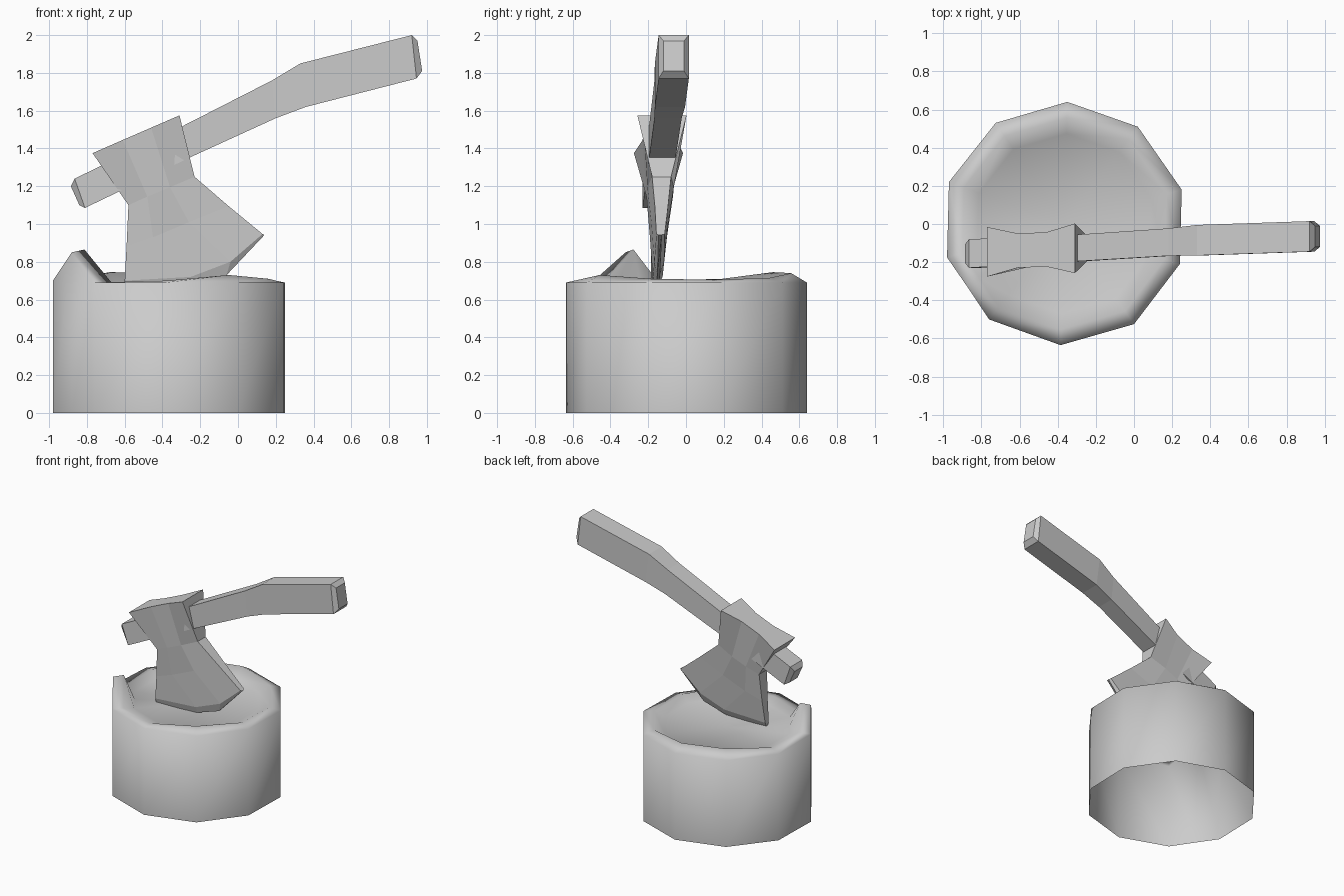
import bpy, bmesh

if "Cube" in bpy.data.objects:
    bpy.data.objects.remove(bpy.data.objects["Cube"])


def loft(name, rings, caps=True, smooth=False, centre=None):
    """Skin a list of equal-length closed rings; cap the ends or fan to a centre."""
    bm = bmesh.new()
    loops = [[bm.verts.new(p) for p in ring] for ring in rings]
    n = len(loops[0])
    for a, b in zip(loops, loops[1:]):
        for i in range(n):
            j = (i + 1) % n
            bm.faces.new((a[i], a[j], b[j], b[i]))
    if centre:
        c = bm.verts.new(centre)
        for i in range(n):
            bm.faces.new((loops[-1][i], loops[-1][(i + 1) % n], c))
    elif caps:
        bm.faces.new(loops[0][::-1])
        bm.faces.new(loops[-1])
    bmesh.ops.recalc_face_normals(bm, faces=bm.faces[:])
    if centre and sum(f.normal.z * f.calc_area() for f in bm.faces) < 0:
        bmesh.ops.reverse_faces(bm, faces=bm.faces[:])
    for f in bm.faces:
        f.smooth = smooth
    mesh = bpy.data.meshes.new(name)
    bm.to_mesh(mesh)
    bm.free()
    ob = bpy.data.objects.new(name, mesh)
    bpy.context.collection.objects.link(ob)
    return ob


# Chopping stump: ten-sided open-bottomed wall, raised lip, sunken top, one splinter
CX = -0.365
# x, y, outer rim height, lip height
outline = [
    (0.25, 0.18, 0.69, 0.705), (0.02, 0.51, 0.69, 0.715),
    (-0.35, 0.64, 0.69, 0.74), (-0.725, 0.53, 0.69, 0.745),
    (-0.97, 0.22, 0.69, 0.71), (-0.98, -0.175, 0.70, 0.70),
    (-0.88, -0.32, 0.85, 0.865), (-0.76, -0.50, 0.69, 0.69),
    (-0.385, -0.635, 0.69, 0.70), (0.0, -0.525, 0.69, 0.73),
    (0.24, -0.21, 0.69, 0.71),
]
LIP = 0.87
loft("stump", [
    [(x, y, 0) for x, y, _, _ in outline],
    [(x, y, z) for x, y, z, _ in outline],
    [(CX + (x - CX) * LIP, y * LIP, h) for x, y, _, h in outline],
    [(CX + (x - CX) * 0.74, y * 0.74, 0.675) for x, y, _, _ in outline],
], smooth=True, centre=(CX, 0, 0.66))

# Axe handle: rectangular sections with chamfered ends
# top x, top z, bottom x, bottom z, centre y, half thickness
sections = [
    (-0.885, 1.20, -0.84, 1.10, -0.155, 0.05),
    (-0.865, 1.24, -0.81, 1.085, -0.155, 0.075),
    (-0.29, 1.52, -0.26, 1.35, -0.125, 0.07),
    (0.18, 1.76, 0.20, 1.56, -0.095, 0.072),
    (0.33, 1.85, 0.36, 1.62, -0.085, 0.08),
    (0.92, 2.00, 0.945, 1.77, -0.065, 0.08),
    (0.95, 1.97, 0.975, 1.81, -0.065, 0.055),
]
loft("axe_handle", [
    [(tx, y - h, tz), (tx, y + h, tz), (bx, y + h, bz), (bx, y - h, bz)]
    for tx, tz, bx, bz, y, h in sections
])

# Axe head: rows from the poll to the cutting edge
# four (x, z) points across each row, centre y, half thickness at ends and middle
rows = [
    ([(-0.77, 1.375), (-0.61, 1.445), (-0.46, 1.51), (-0.31, 1.575)], -0.135, 0.13, 0.09),
    ([(-0.58, 1.10), (-0.48, 1.145), (-0.36, 1.195), (-0.23, 1.25)], -0.14, 0.05, 0.07),
    ([(-0.59, 0.88), (-0.45, 0.93), (-0.26, 1.01), (-0.05, 1.095)], -0.148, 0.035, 0.045),
    ([(-0.60, 0.70), (-0.25, 0.72), (-0.04, 0.80), (0.13, 0.947)], -0.16, 0.022, 0.026),
    ([(-0.60, 0.66), (-0.25, 0.67), (-0.06, 0.73), (0.14, 0.942)], -0.163, 0.008, 0.006),
]
head_rings = []
for pts, yc, end, mid in rows:
    half = (end, mid, mid, end)
    mids = [yc + 0.04 * (x + 0.5) for x, _ in pts]
    front = [(x, m - h, z) for (x, z), m, h in zip(pts, mids, half)]
    back = [(x, m + h, z) for (x, z), m, h in zip(pts, mids, half)]
    head_rings.append(front + back[::-1])
loft("axe_head", head_rings)
